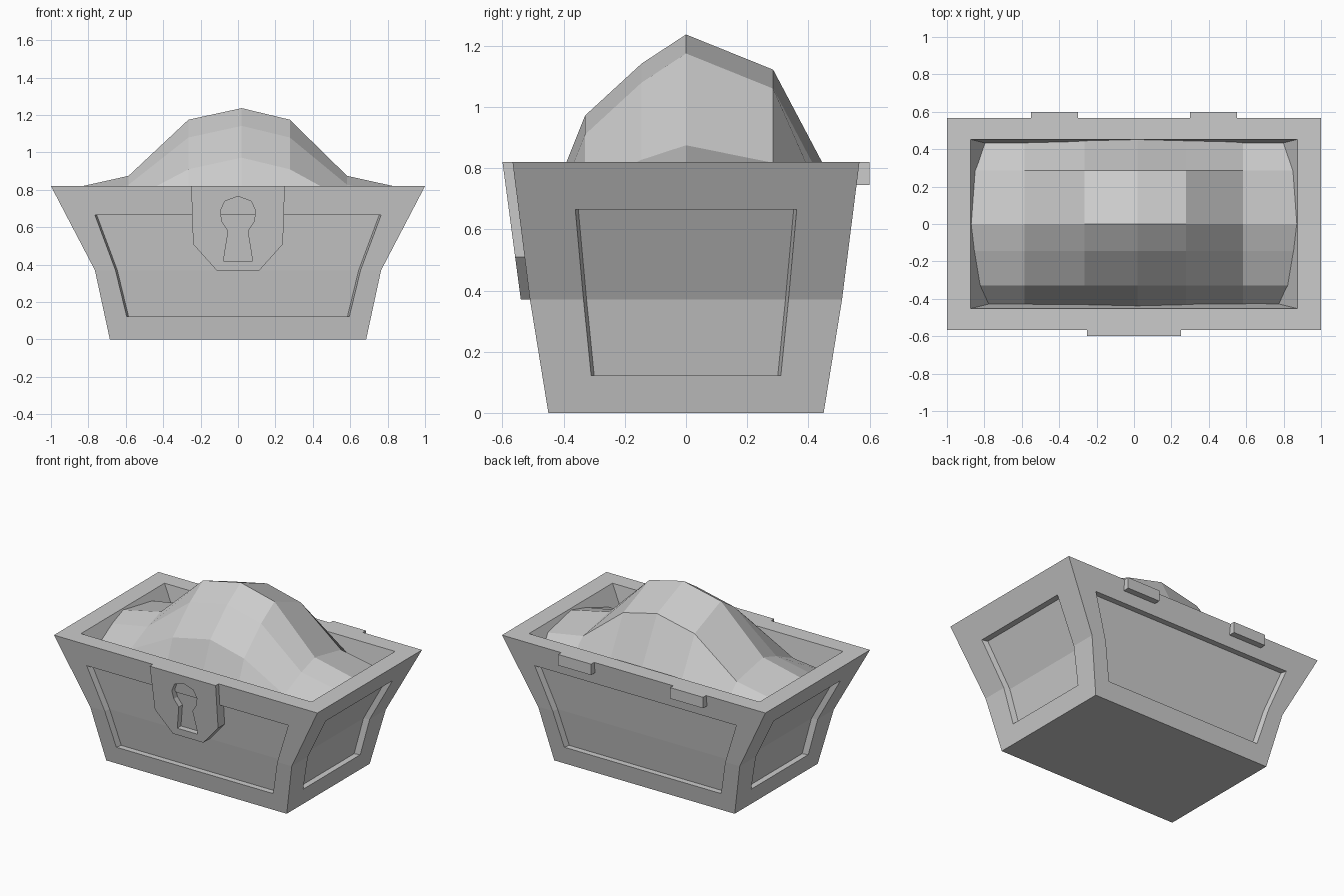
import bpy, bmesh

if "Cube" in bpy.data.objects:
    bpy.data.objects.remove(bpy.data.objects["Cube"])


def make(name, verts, faces):
    """Mesh object from points and faces, welded, with outward normals."""
    me = bpy.data.meshes.new(name)
    me.from_pydata(verts, [], faces)
    bm = bmesh.new()
    bm.from_mesh(me)
    bmesh.ops.remove_doubles(bm, verts=bm.verts, dist=1e-4)
    bmesh.ops.recalc_face_normals(bm, faces=bm.faces)
    bm.to_mesh(me)
    bm.free()
    ob = bpy.data.objects.new(name, me)
    bpy.context.collection.objects.link(ob)
    return ob


def ring(a, b, n):
    """Quads joining two loops of n points starting at indices a and b."""
    return [(a + i, a + (i + 1) % n, b + (i + 1) % n, b + i) for i in range(n)]


def prism(name, outline, front, back):
    """Extrude an x-z outline between two y(z) surfaces."""
    n = len(outline)
    verts = [(x, front(z), z) for x, z in outline] + [(x, back(z), z) for x, z in outline]
    return make(name, verts, [tuple(range(n)), tuple(range(2 * n - 1, n - 1, -1))] + ring(0, n, n))


# Chest body: four flared sides with recessed panels, flat rim and hollow top
LEVELS = (0, 0.37, 0.82)
HALF_X = (0.685, 0.765, 1.0)
HALF_Y = (0.45, 0.51, 0.567)
PANEL_Z = (0.122, 0.37, 0.665)
RECESS = 0.04


def at(profile, z):
    i = 0 if z <= LEVELS[1] else 1
    t = (z - LEVELS[i]) / (LEVELS[i + 1] - LEVELS[i])
    return profile[i] + (profile[i + 1] - profile[i]) * t


def six(widths, depths, zs):
    half = list(zip(widths, depths, zs))
    right, left = half, [(-w, d, z) for w, d, z in half]
    return [left[0], right[0], right[1], right[2], left[2], left[1]]


verts, faces = [], []
sides = [(HALF_X, HALF_Y, (0.595, 0.655, 0.765), lambda u, d, z: (u, -d, z)),
         (HALF_Y, HALF_X, (0.31, 0.335, 0.362), lambda u, d, z: (d, u, z))]
for wide, deep, panel, place in sides:
    for s in (1, -1):
        b = len(verts)
        d = [at(deep, z) for z in PANEL_Z]
        pts = (six(wide, deep, LEVELS) + six(panel, d, PANEL_Z)
               + six([w - 0.01 for w in panel], [v - RECESS for v in d], PANEL_Z))
        for p in pts:
            x, y, z = place(*p)
            verts.append((s * x, s * y, z))
        faces += ring(b, b + 6, 6) + ring(b + 6, b + 12, 6)
        faces += [(b + 12, b + 13, b + 14, b + 17), (b + 17, b + 14, b + 15, b + 16)]

b = len(verts)
for hx, hy, z in ((1.0, 0.567, 0.82), (0.875, 0.453, 0.82), (0.735, 0.417, 0.55), (0.685, 0.45, 0)):
    verts += [(-hx, -hy, z), (hx, -hy, z), (hx, hy, z), (-hx, hy, z)]
faces += ring(b, b + 4, 4) + ring(b + 4, b + 8, 4)
faces += [tuple(range(b + 8, b + 12)), tuple(range(b + 12, b + 16))]
make("chest_body", verts, faces)

# Heaped contents: faceted mound, height drops from the crest toward the walls
cols = [(-0.89, 0.807, 0.35), (-0.585, 0.875, 0.5), (-0.265, 1.175, 1), (0.02, 1.237, 1),
        (0.277, 1.175, 1), (0.583, 0.875, 0.5), (0.89, 0.807, 0.35)]
rows = [(-0.46, -0.59), (-0.33, -0.265), (-0.145, -0.095), (0, 0), (0.285, -0.115), (0.47, -0.465)]
verts = []
for y, drop in rows:
    for x, crest, k in cols:
        pull = 1 + 0.5 * drop * k / abs(x) if abs(x) > 0.8 else 1
        verts.append((x * pull, y, crest + drop * k))
n = len(cols)
make("heaped_contents", verts,
     [(r * n + c, r * n + c + 1, (r + 1) * n + c + 1, (r + 1) * n + c)
      for r in range(len(rows) - 1) for c in range(n - 1)])

# Lock plate leaning with the front wall, keyhole cut into it
def face_y(z):
    return -0.54 - (z - 0.37) * 0.133


plate = prism("lock_plate",
              [(-0.25, 0.82), (-0.24, 0.51), (-0.115, 0.37), (0.115, 0.37), (0.24, 0.51), (0.25, 0.82)],
              face_y, lambda z: face_y(z) + 0.09)
key_half = [(0.078, 0.42), (0.052, 0.58), (0.085, 0.63), (0.095, 0.685), (0.07, 0.74)]
cutter = prism("keyhole_cutter", key_half + [(0, 0.765)] + [(-x, z) for x, z in reversed(key_half)],
               lambda z: face_y(z) - 0.05, lambda z: face_y(z) + 0.04)
cutter.hide_render = True
cutter.hide_viewport = True
cut = plate.modifiers.new("keyhole", 'BOOLEAN')
cut.operation = 'DIFFERENCE'
cut.solver = 'EXACT'
cut.object = cutter

# Hinge blocks on the back rim
for s, name in ((-1, "hinge_left"), (1, "hinge_right")):
    prism(name, [(s * 0.3, 0.745), (s * 0.55, 0.745), (s * 0.55, 0.82), (s * 0.3, 0.82)],
          lambda z: 0.54, lambda z: 0.6)
